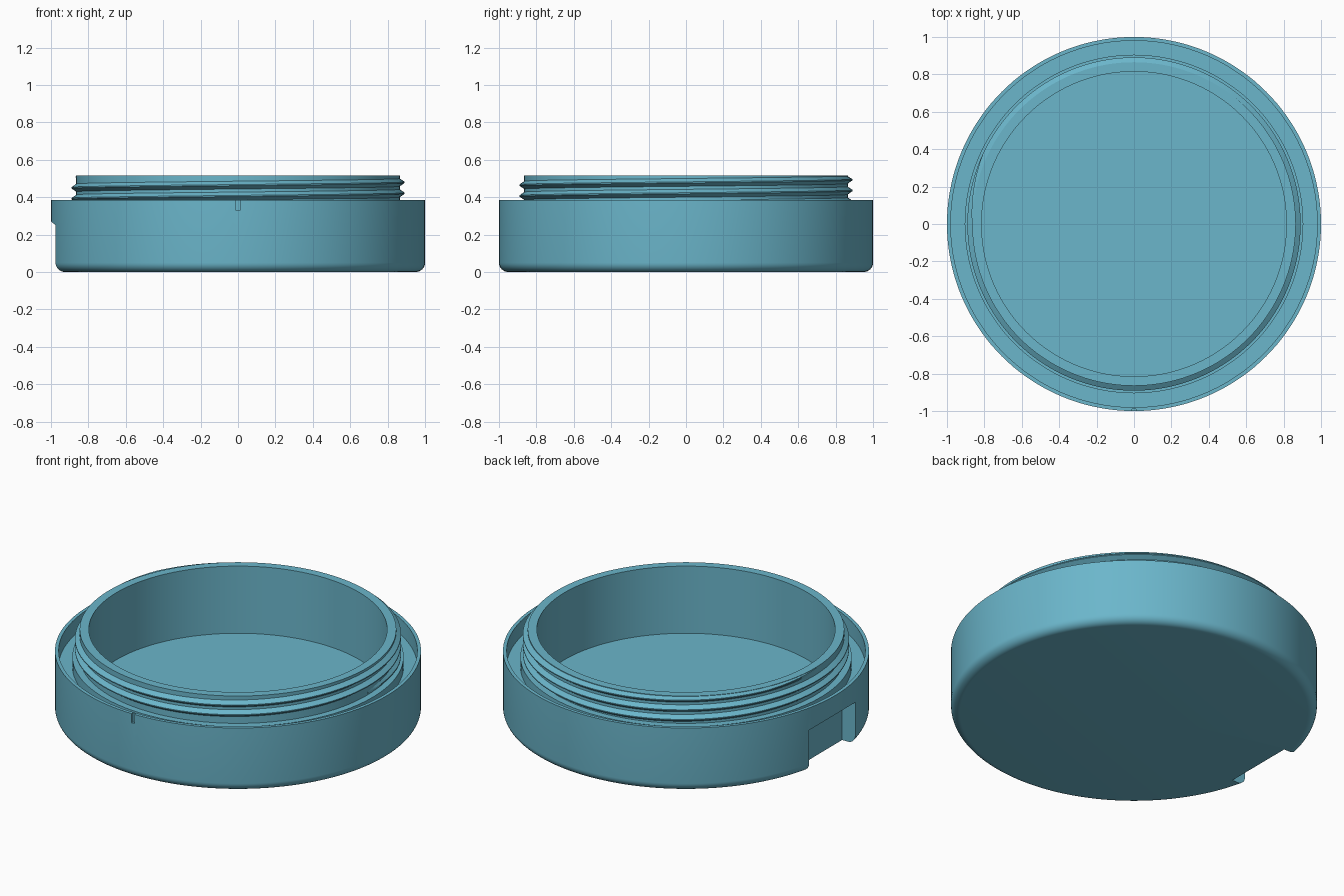
import bpy, bmesh, math

if "Cube" in bpy.data.objects:
    bpy.data.objects.remove(bpy.data.objects["Cube"])

SEG = 144
RIM_Z, TOP_Z = 0.385, 0.515      # body rim and neck top heights
ROOT_R, CREST_R = 0.865, 0.89    # thread radii
PITCH = 0.058

blue = bpy.data.materials.new("teal blue")
blue.diffuse_color = (0.147, 0.468, 0.597, 1)
blue.use_nodes = True
blue.node_tree.nodes["Principled BSDF"].inputs["Base Color"].default_value = blue.diffuse_color


def finish(name, bm):
    bmesh.ops.recalc_face_normals(bm, faces=bm.faces)
    me = bpy.data.meshes.new(name)
    bm.to_mesh(me)
    bm.free()
    me.materials.append(blue)
    ob = bpy.data.objects.new(name, me)
    bpy.context.collection.objects.link(ob)
    return ob


def smooth(ob):
    bpy.ops.object.select_all(action='DESELECT')
    ob.select_set(True)
    bpy.context.view_layer.objects.active = ob
    bpy.ops.object.shade_smooth_by_angle(angle=math.radians(25))


def lathe(name, profile):
    """Revolve an (r, z) profile whose two ends lie on the axis."""
    bm = bmesh.new()
    first = bm.verts.new((0, 0, profile[0][1]))
    last = bm.verts.new((0, 0, profile[-1][1]))
    rings = []
    for r, z in profile[1:-1]:
        rings.append([bm.verts.new((r * math.cos(2 * math.pi * i / SEG),
                                    r * math.sin(2 * math.pi * i / SEG), z)) for i in range(SEG)])
    for i in range(SEG):
        j = (i + 1) % SEG
        for a, b in zip(rings, rings[1:]):
            bm.faces.new((a[i], a[j], b[j], b[i]))
        bm.faces.new((first, rings[0][j], rings[0][i]))
        bm.faces.new((last, rings[-1][i], rings[-1][j]))
    return finish(name, bm)


def prism(name, xz, y0, y1):
    """Extrude an (x, z) outline from y0 to y1."""
    bm = bmesh.new()
    a = [bm.verts.new((x, y0, z)) for x, z in xz]
    b = [bm.verts.new((x, y1, z)) for x, z in xz]
    bm.faces.new(a)
    bm.faces.new(b[::-1])
    for i in range(len(a)):
        j = (i + 1) % len(a)
        bm.faces.new((a[i], b[i], b[j], a[j]))
    return finish(name, bm)


def cut(target, cutter):
    mod = target.modifiers.new("cut", 'BOOLEAN')
    mod.operation, mod.solver, mod.object = 'DIFFERENCE', 'EXACT', cutter
    bpy.context.view_layer.objects.active = target
    bpy.ops.object.modifier_apply(modifier=mod.name)
    bpy.data.objects.remove(cutter)


# Container body: rounded foot, rim groove, neck and cavity in one profile
fillet = [(0.95 + 0.05 * math.sin(t), 0.05 - 0.05 * math.cos(t))
          for t in (math.pi / 2 * k / 8 for k in range(9))]
body = lathe("container_body", [(0, 0)] + fillet + [
    (1.0, RIM_Z), (0.98, RIM_Z), (0.98, 0.29), (0.905, 0.29), (0.905, 0.35),
    (ROOT_R, 0.35), (ROOT_R, TOP_Z), (0.815, TOP_Z), (0.815, 0.11), (0, 0.11)])

# Finger notch with a sloping ceiling on the left side
cut(body, prism("notch_cutter", [(-1.1, -0.1), (-0.887, -0.1), (-0.887, 0.18),
                                 (-1.1, 0.35)], -0.22, 0.22))
# Small alignment slit at the front rim
cut(body, prism("slit_cutter", [(-0.01, 0.33), (0.01, 0.33), (0.01, 0.45),
                                (-0.01, 0.45)], -1.1, -0.988))
smooth(body)

# Screw thread: triangular ridge swept along a helix and trimmed at the neck top
bm = bmesh.new()
z0, z1 = 0.363, 0.508
steps = int((z1 - z0) / PITCH * SEG)
start = math.pi - (0.45 - z0) / PITCH * 2 * math.pi
rows = []
for i in range(steps + 1):
    a = start + 2 * math.pi * i / SEG
    z = z0 + PITCH * i / SEG
    grow = min(1, i / 10, (steps - i) / 10)
    crest = ROOT_R + 0.001 + (CREST_R - ROOT_R) * grow
    rows.append([bm.verts.new((r * math.cos(a), r * math.sin(a), min(z + dz, TOP_Z - 0.0005)))
                 for r, dz in ((ROOT_R - 0.006, -0.025), (crest, -0.003),
                               (crest, 0.003), (ROOT_R - 0.006, 0.025))])
for p, q in zip(rows, rows[1:]):
    for k in range(4):
        n = (k + 1) % 4
        bm.faces.new((p[k], p[n], q[n], q[k]))
bm.faces.new(rows[0])
bm.faces.new(rows[-1][::-1])
smooth(finish("screw_thread", bm))
